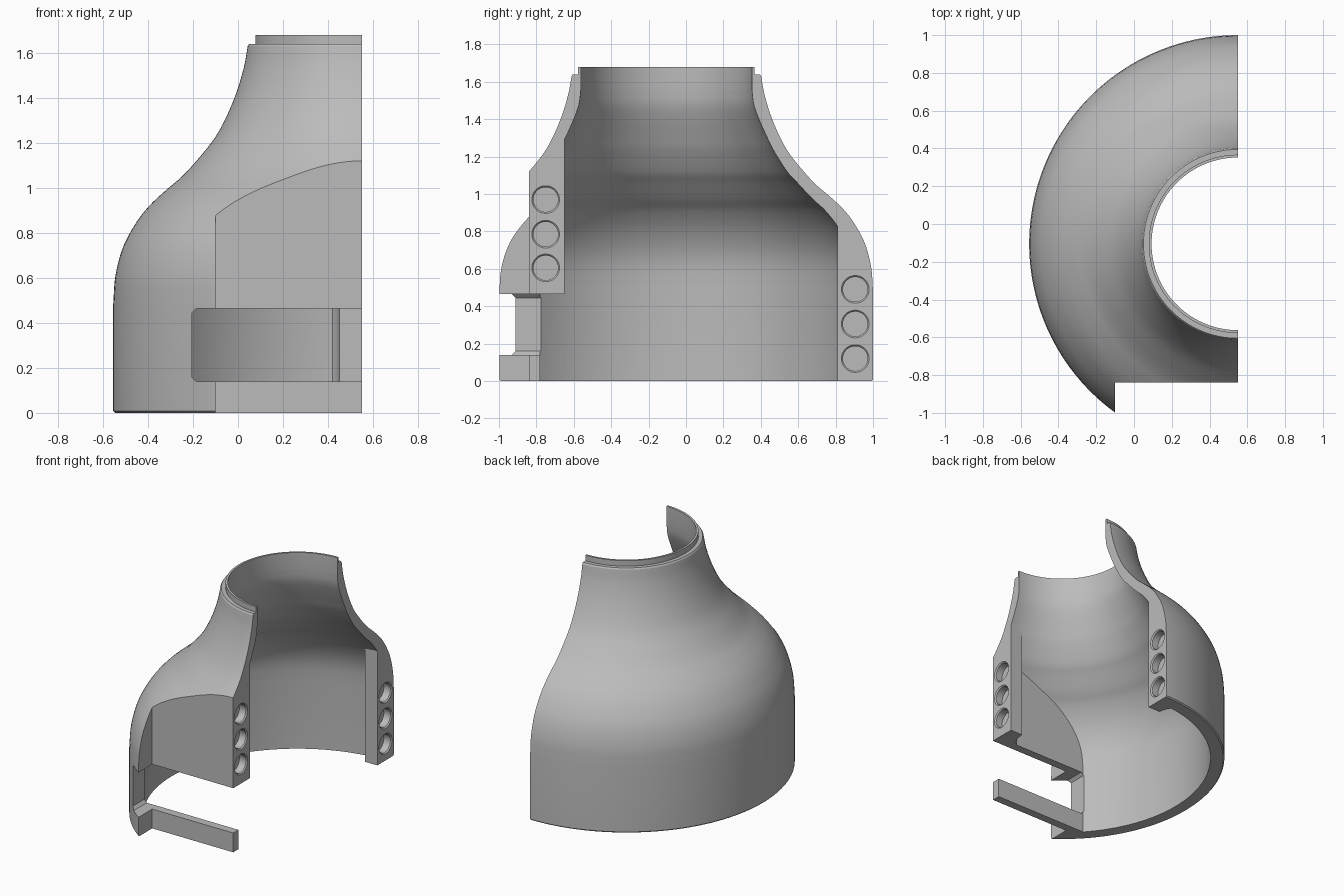
import bpy, bmesh, math
from mathutils import Matrix, Vector

if "Cube" in bpy.data.objects:
    bpy.data.objects.remove(bpy.data.objects["Cube"], do_unlink=True)

CUT_X, AXIS_Y = 0.55, -0.105      # split plane and revolve axis
SEGMENTS = 160

grey = bpy.data.materials.new("plain grey")
grey.use_nodes = True
grey.diffuse_color = (0.5, 0.5, 0.5, 1)
grey.node_tree.nodes["Principled BSDF"].inputs["Base Color"].default_value = (0.5, 0.5, 0.5, 1)


def make_object(name, bm):
    bmesh.ops.recalc_face_normals(bm, faces=bm.faces)
    mesh = bpy.data.meshes.new(name)
    bm.to_mesh(mesh)
    bm.free()
    mesh.materials.append(grey)
    obj = bpy.data.objects.new(name, mesh)
    bpy.context.collection.objects.link(obj)
    return obj


def smooth_curve(points, steps=5):
    """Catmull-Rom curve through the points."""
    pts = [Vector(p) for p in points]
    pts = [2 * pts[0] - pts[1]] + pts + [2 * pts[-1] - pts[-2]]
    out = []
    for a, b, c, d in zip(pts, pts[1:], pts[2:], pts[3:]):
        for i in range(steps):
            t = i / steps
            out.append(0.5 * (2 * b + (c - a) * t + (2 * a - 5 * b + 4 * c - d) * t**2
                              + (3 * b - a - 3 * c + d) * t**3))
    return [tuple(p) for p in out] + [tuple(points[-1])]


def lathe(name, profile, segments=SEGMENTS):
    """Solid of revolution about z; the profile starts and ends on the axis."""
    bm = bmesh.new()
    verts = [bm.verts.new((r, 0, z)) for r, z in profile]
    edges = [bm.edges.new(pair) for pair in zip(verts, verts[1:])]
    bmesh.ops.rotate(bm, verts=verts, matrix=Matrix.Rotation(math.pi / segments, 3, 'Z'))
    bmesh.ops.spin(bm, geom=verts + edges, axis=(0, 0, 1), cent=(0, 0, 0),
                   angle=math.tau, steps=segments)
    bmesh.ops.remove_doubles(bm, verts=bm.verts, dist=1e-5)
    return make_object(name, bm)


def prism(name, outline, direction):
    """Extrude a closed 3D outline along a direction."""
    bm = bmesh.new()
    face = bm.faces.new([bm.verts.new(p) for p in outline])
    new = bmesh.ops.extrude_face_region(bm, geom=[face])["geom"]
    bmesh.ops.translate(bm, vec=direction,
                        verts=[v for v in new if isinstance(v, bmesh.types.BMVert)])
    return make_object(name, bm)


def box(name, low, high):
    (x0, y0, z0), (x1, y1, z1) = low, high
    return prism(name, [(x0, y0, z0), (x1, y0, z0), (x1, y1, z0), (x0, y1, z0)], (0, 0, z1 - z0))


def carve(target, cutter):
    mod = target.modifiers.new("carve", 'BOOLEAN')
    mod.operation, mod.solver, mod.object = 'DIFFERENCE', 'EXACT', cutter
    bpy.context.view_layer.objects.active = target
    bpy.ops.object.modifier_apply(modifier=mod.name)
    bpy.data.objects.remove(cutter, do_unlink=True)


# Outer body with a stepped lip at the neck
outer = smooth_curve([(1.105, 0.48), (1.095, 0.61), (1.06, 0.74), (1.0, 0.85), (0.94, 0.925),
                      (0.87, 0.99), (0.80, 1.05), (0.735, 1.12), (0.655, 1.22), (0.6, 1.32),
                      (0.555, 1.43), (0.523, 1.54), (0.507, 1.63)])
shell = lathe("half_shell", [(0, 0), (1.097, 0), (1.105, 0.008)] + outer
              + [(0.5, 1.64), (0.472, 1.64), (0.472, 1.68), (0, 1.68)])
shell.location = (CUT_X, AXIS_Y, 0)

# Hollow interior, kept clear of the front wall and the two joint bosses
inner = smooth_curve([(1.01, 0.5), (1.0, 0.62), (0.972, 0.72), (0.92, 0.82), (0.85, 0.91),
                      (0.78, 0.975), (0.7, 1.06), (0.645, 1.12), (0.575, 1.23), (0.54, 1.3),
                      (0.495, 1.4), (0.467, 1.48), (0.457, 1.56)])
cavity = lathe("cavity", [(0, -0.1), (1.01, -0.1)] + inner + [(0.457, 1.8), (0, 1.8)])
cavity.location = (CUT_X, AXIS_Y, 0)
carve(cavity, box("front_wall", (-2, -2, -1), (2, -0.78, 3)))


def boss(name, face_y, root_y, base_z):
    """Joint boss with a concave fillet running into the wall."""
    depth = root_y - face_y
    side = math.copysign(1, depth)
    outline = [(0.8, face_y), (0.45, face_y)]
    for i in range(1, 7):
        a = math.radians(15 * i)
        outline.append((0.45 - 0.1 * (1 - math.cos(a)), face_y + depth * math.sin(a)))
    outline += [(0.35, root_y + side * 0.5), (0.8, root_y + side * 0.5)]
    return prism(name, [(x, y, base_z) for x, y in outline], (0, 0, 3))


carve(cavity, boss("front_boss", -0.65, -0.79, 0.465))
carve(cavity, boss("back_boss", 0.81, 0.93, -0.5))

# Flat recess at the front, then the hollow and the split
carve(shell, box("front_recess", (-0.1, -2, -1), (2, -0.84, 3)))
carve(shell, cavity)
carve(shell, box("split", (CUT_X, -3, -1), (4, 3, 3)))

# Horizontal slot with clipped corners
slot = [(1, 0.14), (-0.185, 0.14), (-0.205, 0.16), (-0.205, 0.445), (-0.185, 0.465), (1, 0.465)]
carve(shell, prism("slot", [(x, -1.5, z) for x, z in slot], (0, 0.95, 0)))

# Round pockets with chamfered rims in both bosses
for y, heights in ((-0.75, (0.605, 0.785, 0.97)), (0.905, (0.12, 0.305, 0.49))):
    for z in heights:
        pocket = lathe("pocket", [(0, -0.06), (0.066, -0.06), (0.066, -0.008), (0.074, 0),
                                  (0.074, 0.05), (0, 0.05)], 40)
        pocket.matrix_world = Matrix.Translation((CUT_X, y, z)) @ Matrix.Rotation(math.pi / 2, 4, 'Y')
        bpy.context.view_layer.update()
        carve(shell, pocket)

# Smooth shading with crisp edges
bpy.ops.object.select_all(action='DESELECT')
shell.select_set(True)
bpy.context.view_layer.objects.active = shell
bpy.ops.object.shade_smooth_by_angle(angle=math.radians(25))
